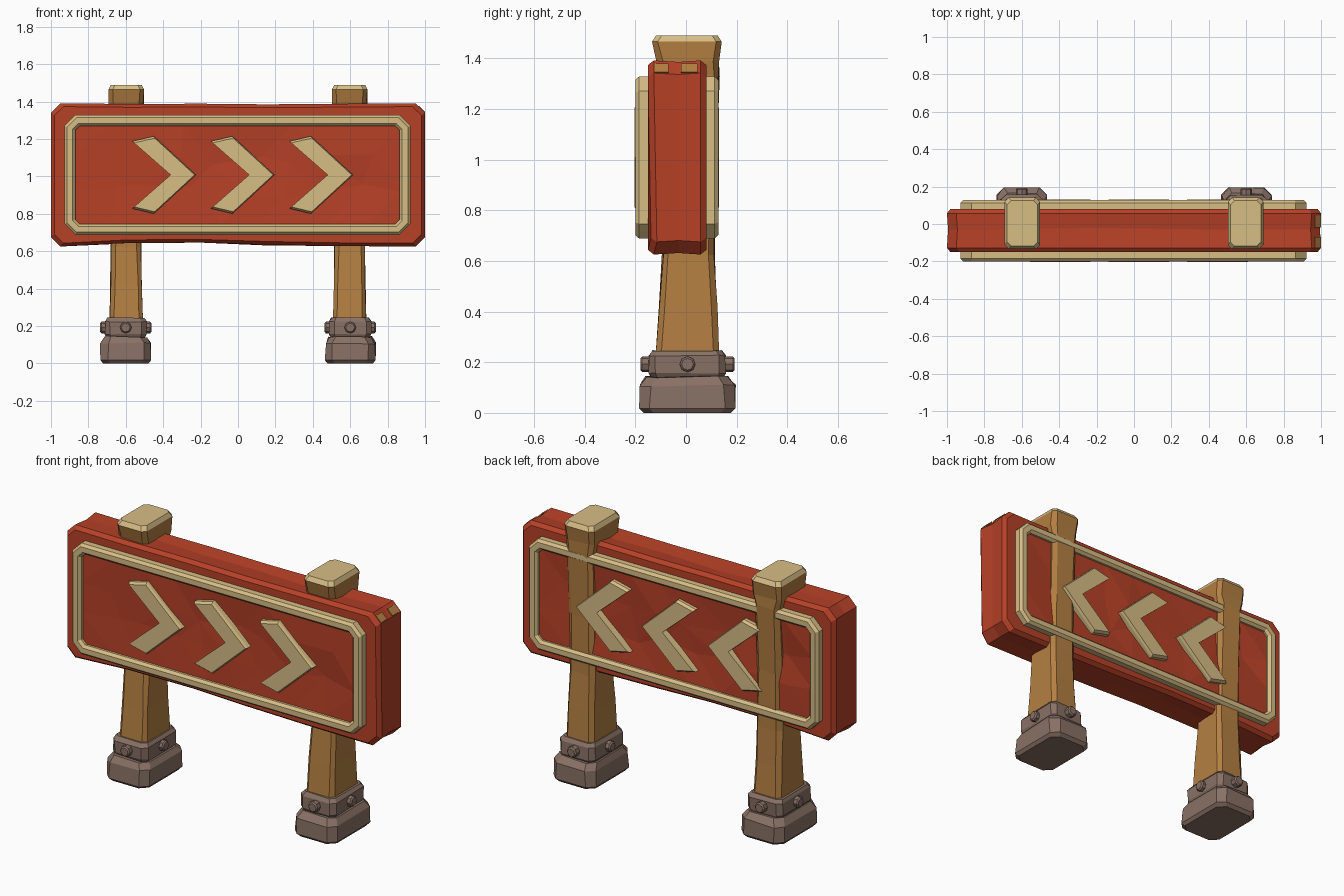
import bpy, bmesh, math, random
from mathutils import Matrix, Vector

if "Cube" in bpy.data.objects:
    bpy.data.objects.remove(bpy.data.objects["Cube"])

random.seed(4)


def mat(name, rgb):
    m = bpy.data.materials.new(name)
    m.diffuse_color = (*rgb, 1)
    m.use_nodes = True
    m.node_tree.nodes["Principled BSDF"].inputs["Base Color"].default_value = m.diffuse_color
    return m


RED = mat("red_paint", (0.47, 0.052, 0.020))
TAN = mat("pale_wood", (0.68, 0.51, 0.235))
WOOD = mat("brown_wood", (0.46, 0.215, 0.055))
STONE = mat("grey_stone", (0.25, 0.165, 0.13))


def finish(bm, name, *mats, solid=True):
    if solid:
        bmesh.ops.recalc_face_normals(bm, faces=bm.faces)
    me = bpy.data.meshes.new(name)
    bm.to_mesh(me)
    bm.free()
    for m in mats:
        me.materials.append(m)
    ob = bpy.data.objects.new(name, me)
    bpy.context.collection.objects.link(ob)
    return ob


def loft(rings, closed=False):
    """Skin a list of equal-length point rings; cap the ends or join them."""
    bm = bmesh.new()
    vs = [[bm.verts.new(p) for p in r] for r in rings]
    n = len(rings[0])
    pairs = list(zip(vs, vs[1:])) + ([(vs[-1], vs[0])] if closed else [])
    for a, b in pairs:
        for i in range(n):
            j = (i + 1) % n
            bm.faces.new((a[i], a[j], b[j], b[i]))
    if not closed:
        bm.faces.new(vs[0])
        bm.faces.new(vs[-1])
    return bm


def octagon(hx, hy, c):
    """Rectangle with cut corners."""
    q = [(hx - c, hy), (hx, hy - c)]
    return (q + [(x, -y) for x, y in reversed(q)] + [(-x, -y) for x, y in q]
            + [(-x, y) for x, y in reversed(q)])


def jitter(bm, amount, rule=lambda co: True):
    for v in bm.verts:
        if rule(v.co):
            v.co += Vector([random.uniform(-amount, amount) for _ in range(3)])


def column(cx, sections, cut):
    """Stack of cut-corner sections given as (z, half width, y min, y max)."""
    return loft([[(cx + x, y + (y0 + y1) / 2, z)
                  for x, y in octagon(hx, (y1 - y0) / 2, cut)]
                 for z, hx, y0, y1 in sections])


ZC = 1.008   # height of the board centre

# Thick board with cut corners and slightly wavy long edges
wave = [-0.6, -0.2, 0.15, 0.55]
top = [(x, 0.382 - random.uniform(0, 0.012)) for x in wave]
bottom = [(x, -0.382 + random.uniform(0, 0.022)) for x in reversed(wave)]
o = octagon(1.0, 0.383, 0.05)
outline = o[0:4] + bottom + o[4:8] + top


def board_ring(y, inset):
    return [(x * (1 - inset), y, ZC + z * (1 - inset * 2.6)) for x, z in outline]


bm = loft([board_ring(-0.15, 0.018), board_ring(-0.127, 0), board_ring(-0.03, 0.006),
           board_ring(0.057, 0), board_ring(0.08, 0.018)])
jitter(bm, 0.012, lambda c: abs(c.y + 0.03) < 0.01 and abs(c.x) < 0.9)
# Chipped edge at the right end
for v in bm.verts:
    if v.co.x > 0.97 and v.co.z < 0.8 and v.co.y < -0.1:
        v.co.y += 0.012
finish(bm, "board", RED)

# Worn patches on the upper right corner
for i, (y0, y1) in enumerate([(-0.125, -0.07), (-0.02, 0.045)]):
    bm = bmesh.new()
    quad = [(0.968, y0, 1.378), (0.968, y1, 1.378), (1.001, y1, 1.345), (1.001, y0, 1.345)]
    f = bm.faces.new([bm.verts.new(p) for p in quad])
    f.normal_update()
    if f.normal.z < 0:
        f.normal_flip()
    bmesh.ops.solidify(bm, geom=[f], thickness=0.006)
    finish(bm, f"worn_patch_{i + 1}", WOOD)

CHEVRON = [(-0.225, 0.0), (-0.45, 0.207), (-0.565, 0.18), (-0.36, 0.0),
           (-0.565, -0.18), (-0.45, -0.207)]

for side, s, y_base, y_top in (("front", -1, -0.15, -0.20), ("back", 1, 0.08, 0.128)):
    # Raised border with chamfered rim
    def rim(d, y):
        return [(x - 0.003, y, ZC + z)
                for x, z in octagon(0.925 - d, 0.32 - d, 0.058 - 0.586 * d)]
    inner = y_base - s * 0.02
    bm = loft([rim(0, inner), rim(0, y_top - s * 0.015), rim(0.014, y_top),
               rim(0.044, y_top), rim(0.058, y_top - s * 0.015), rim(0.058, inner)], True)
    finish(bm, side + "_border", TAN)

    # Rough hewn panel inside the border
    bm = bmesh.new()
    bmesh.ops.create_grid(bm, x_segments=9, y_segments=3, size=1)
    for v in bm.verts:
        x, z = v.co.x, v.co.y
        edge = abs(x) > 0.99 or abs(z) > 0.99
        if not edge:
            x += random.uniform(-0.06, 0.06)
            z += random.uniform(-0.15, 0.15)
        lift = 0.022 if edge else random.uniform(0.002, 0.024)
        v.co = (x * 0.875, y_base + s * lift, ZC + z * 0.27)
    bmesh.ops.triangulate(bm, faces=bm.faces)
    for f in bm.faces:
        f.normal_update()
        if f.normal.y * s < 0:
            f.normal_flip()
    finish(bm, side + "_panel", RED, solid=False)

    # Three chevrons pointing the same way
    for k in range(3):
        def chev(y, scale):
            return [((x + 0.37) * scale - 0.37 + 0.42 * k, y, ZC + z * scale)
                    for x, z in CHEVRON]
        bm = loft([chev(y_base - s * 0.01, 1), chev(y_top - s * 0.012, 1),
                   chev(y_top + s * 0.003, 0.95)])
        finish(bm, f"{side}_chevron_{k + 1}", TAN)

for side, s in (("left", -1), ("right", 1)):
    # Hewn post flaring into a pale topped head
    post = [(0.2, 0.09, -0.122, 0.132), (0.42, 0.085, -0.108, 0.122),
            (0.62, 0.08, -0.092, 0.112), (0.95, 0.078, -0.09, 0.116),
            (1.33, 0.082, -0.10, 0.131), (1.385, 0.092, -0.115, 0.132),
            (1.465, 0.095, -0.134, 0.141), (1.49, 0.082, -0.118, 0.125)]
    bm = column(s * 0.597, post, 0.022)
    jitter(bm, 0.004, lambda c: 0.3 < c.z < 1.4)
    for f in bm.faces:
        f.material_index = int(f.calc_center_median().z > 1.47)
    finish(bm, side + "_post", WOOD, TAN)

    # Stone foot
    foot = [(0, 0.122, -0.168, 0.178), (0.018, 0.136, -0.185, 0.195),
            (0.108, 0.134, -0.18, 0.192), (0.142, 0.115, -0.155, 0.165)]
    bm = column(s * 0.6, foot, 0.04)
    jitter(bm, 0.005, lambda c: c.z > 0.1)
    finish(bm, side + "_foot", STONE)

    # Stone collar
    collar = [(0.135, 0.1, -0.135, 0.145), (0.155, 0.111, -0.146, 0.156),
              (0.225, 0.111, -0.146, 0.156), (0.245, 0.098, -0.132, 0.142)]
    bm = column(s * 0.6, collar, 0.025)
    jitter(bm, 0.003)
    finish(bm, side + "_collar", STONE)

    # Bolts through the collar, along both directions
    for axis, depth in (("X", 0.275), ("Y", 0.372)):
        bm = bmesh.new()
        turn = Matrix.Rotation(math.pi / 2, 4, "Y" if axis == "X" else "X")
        bmesh.ops.create_cone(bm, cap_ends=True, segments=8, radius1=0.031, radius2=0.031,
                              depth=depth,
                              matrix=Matrix.Translation((s * 0.6, 0.006, 0.192)) @ turn)
        caps = [e for e in bm.edges if e.calc_length() < 0.1]
        bmesh.ops.bevel(bm, geom=caps, offset=0.007, segments=1, affect='EDGES')
        finish(bm, f"{side}_bolt_{axis.lower()}", STONE)
